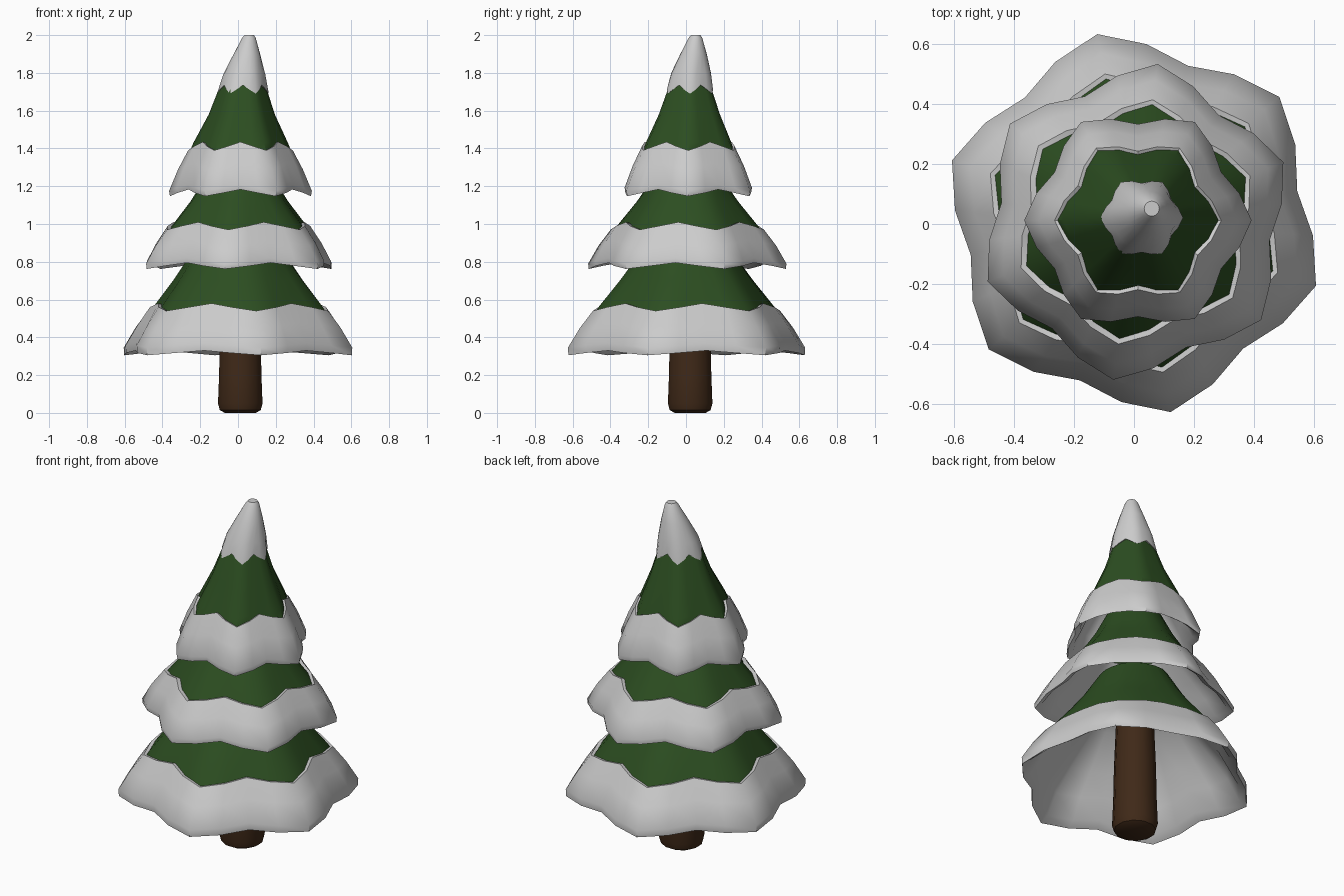
import bpy, bmesh, math

N = 24  # points around each six-lobed ring


def material(name, rgb):
    m = bpy.data.materials.new(name)
    m.diffuse_color = (*rgb, 1)
    return m


green = material("needle_green", (0.025, 0.075, 0.015))
brown = material("bark_brown", (0.05, 0.022, 0.009))


def loft(name, rings, turn=0, mat=None, n=N, cap_start=False, cap_end=False):
    """Rings: (tip radius, valley radius, tip z, valley z, centre x, centre y)."""
    bm = bmesh.new()
    loops = []
    for rt, rv, zt, zv, cx, cy in rings:
        loop = []
        for i in range(n):
            a = 2 * math.pi * i / n
            k = 0.5 + 0.5 * math.cos(6 * a)
            r, z = rv + (rt - rv) * k, zv + (zt - zv) * k
            b = a + math.radians(turn)
            loop.append(bm.verts.new((cx + r * math.cos(b), cy + r * math.sin(b), z)))
        loops.append(loop)
    for lo, hi in zip(loops, loops[1:]):
        for i in range(n):
            j = (i + 1) % n
            bm.faces.new((lo[i], lo[j], hi[j], hi[i]))
    if cap_start:
        bm.faces.new(loops[0][::-1])
    if cap_end:
        bm.faces.new(loops[-1])
    bmesh.ops.recalc_face_normals(bm, faces=bm.faces)
    me = bpy.data.meshes.new(name)
    bm.to_mesh(me)
    bm.free()
    ob = bpy.data.objects.new(name, me)
    bpy.context.collection.objects.link(ob)
    if mat:
        me.materials.append(mat)
    bpy.context.view_layer.objects.active = ob
    ob.select_set(True)
    bpy.ops.object.shade_smooth_by_angle(angle=math.radians(40))
    ob.select_set(False)
    return ob


def centred(rings, cx, cy):
    return [(*r, cx, cy) for r in rings]


# Trunk with a rounded foot
trunk = [(0.085, 0), (0.112, 0.015), (0.122, 0.05), (0.116, 0.2), (0.112, 0.4), (0.1, 0.7)]
loft("trunk", [(r, r, z, z, 0.012, 0.022) for r, z in trunk], 15, brown, 12, True, True)

# Snow skirts: top edge, outer slope, lip, then hollow underside
lower = [(0.465, 0.40, 0.535, 0.575), (0.505, 0.43, 0.54, 0.58), (0.575, 0.49, 0.45, 0.48),
         (0.64, 0.553, 0.345, 0.37), (0.637, 0.55, 0.305, 0.33), (0.595, 0.505, 0.335, 0.36),
         (0.53, 0.45, 0.45, 0.47), (0.43, 0.37, 0.57, 0.57), (0.27, 0.25, 0.75, 0.75),
         (0.11, 0.11, 0.8, 0.8)]
middle = [(0.365, 0.325, 0.965, 1.005), (0.41, 0.35, 0.97, 1.01), (0.475, 0.405, 0.885, 0.915),
          (0.53, 0.45, 0.79, 0.82), (0.527, 0.447, 0.762, 0.795), (0.49, 0.41, 0.79, 0.82),
          (0.43, 0.36, 0.88, 0.9), (0.34, 0.30, 0.98, 0.99), (0.2, 0.19, 1.15, 1.15)]
upper = [(0.245, 0.205, 1.385, 1.425), (0.277, 0.23, 1.39, 1.435), (0.33, 0.28, 1.29, 1.325),
         (0.378, 0.32, 1.175, 1.21), (0.373, 0.316, 1.147, 1.183), (0.34, 0.285, 1.175, 1.205),
         (0.29, 0.245, 1.28, 1.3), (0.23, 0.2, 1.38, 1.39), (0.13, 0.12, 1.5, 1.5)]
loft("lower_snow", centred(lower, 0, 0.003), 41)
loft("middle_snow", centred(middle, 0.005, 0.007), 22)
loft("upper_snow", centred(upper, 0.013, 0.012), 0)

# Green boughs showing between the snow bands
lower_g = [(0.505, 0.43, 0.51, 0.54), (0.475, 0.41, 0.56, 0.58), (0.36, 0.33, 0.70, 0.70),
           (0.285, 0.27, 0.8, 0.8), (0.19, 0.185, 0.95, 0.95)]
middle_g = [(0.405, 0.35, 0.95, 0.97), (0.385, 0.335, 0.98, 1.0), (0.27, 0.25, 1.12, 1.12),
            (0.215, 0.205, 1.2, 1.2), (0.13, 0.13, 1.36, 1.36)]
loft("lower_boughs", centred(lower_g, 0, 0.003), 41, green)
loft("middle_boughs", centred(middle_g, 0.007, 0.008), 22, green)
loft("upper_boughs", [(0.275, 0.228, 1.37, 1.39, 0.013, 0.012),
                      (0.25, 0.215, 1.43, 1.44, 0.014, 0.014),
                      (0.175, 0.16, 1.58, 1.58, 0.02, 0.018),
                      (0.125, 0.11, 1.72, 1.72, 0.025, 0.02),
                      (0.085, 0.08, 1.79, 1.79, 0.03, 0.025)], 0, green)

# Leaning snow cap
loft("snow_cap", [(0.115, 0.1, 1.7, 1.74, 0.025, 0.02),
                  (0.137, 0.115, 1.69, 1.735, 0.026, 0.021),
                  (0.112, 0.105, 1.79, 1.80, 0.033, 0.027),
                  (0.07, 0.07, 1.9, 1.9, 0.047, 0.04),
                  (0.036, 0.036, 1.985, 1.985, 0.058, 0.05),
                  (0.025, 0.025, 2.0, 2.0, 0.059, 0.051)], 0, cap_end=True)
